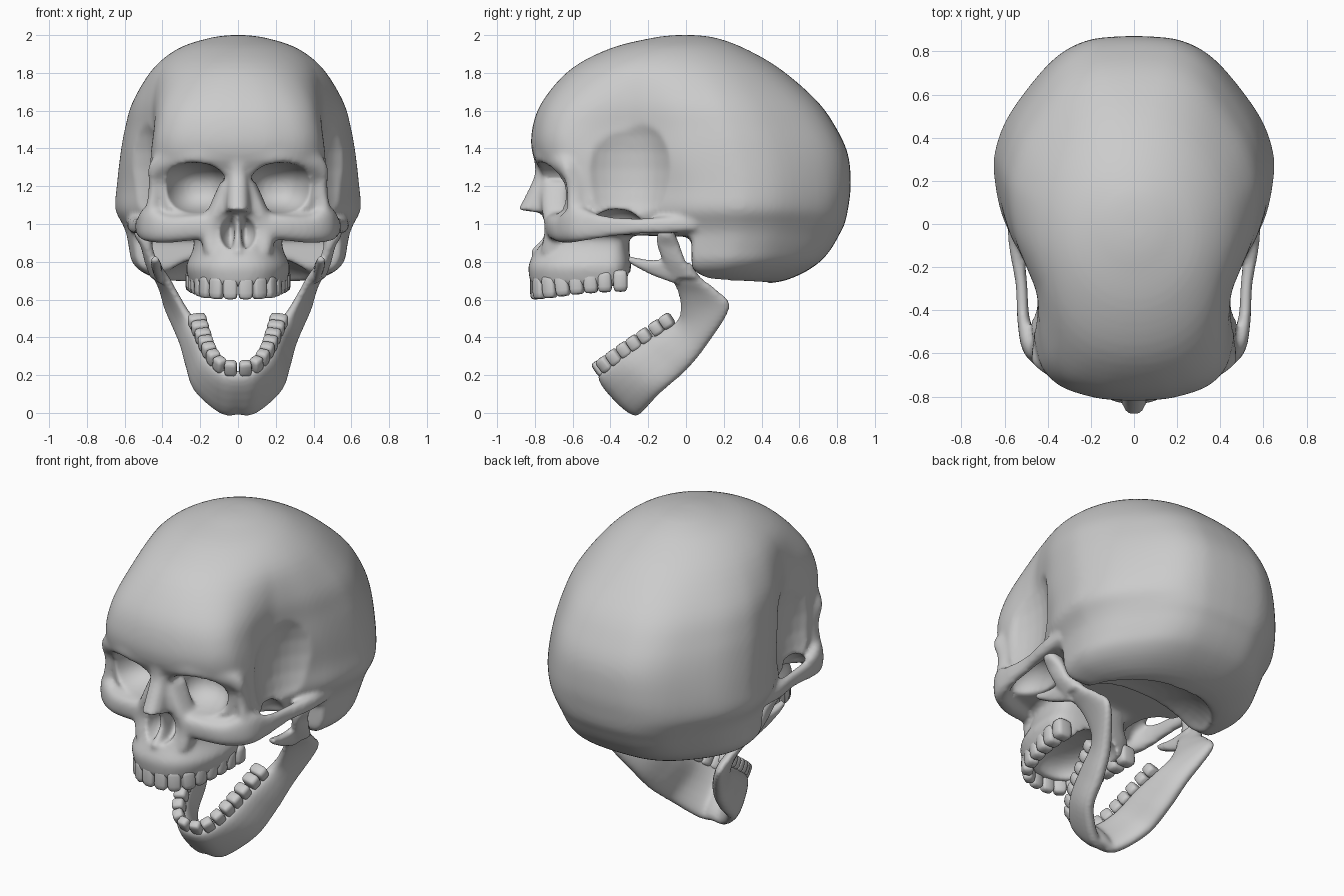
import bpy, bmesh, math
from mathutils import Vector, Matrix

if "Cube" in bpy.data.objects:
    bpy.data.objects.remove(bpy.data.objects["Cube"])

def spline(pts, n):
    """Catmull-Rom through tuples of numbers."""
    out = []
    P = [Vector(p) for p in pts]
    for i in range(len(P) - 1):
        a, b, c, d = P[max(i - 1, 0)], P[i], P[i + 1], P[min(i + 2, len(P) - 1)]
        for k in range(n):
            t = k / n
            out.append(b + (c - a) * (t / 2) + (a * 2 - b * 5 + c * 4 - d) * (t * t / 2)
                       + (b * 3 - a - c * 3 + d) * (t ** 3 / 2))
    return out + [P[-1]]

def loft(bm, rings):
    vs = [[bm.verts.new(p) for p in r] for r in rings]
    n = len(vs[0])
    for a, b in zip(vs, vs[1:]):
        for i in range(n):
            bm.faces.new((a[i], a[(i + 1) % n], b[(i + 1) % n], b[i]))
    bm.faces.new(vs[0][::-1])
    bm.faces.new(vs[-1])

def slab(bm, stations, n=6, sides=20):
    """Sweep an oval; each station is (top xyz, bottom xyz, half thickness)."""
    S = spline([(*a, *b, t) for a, b, t in stations], n)
    mid = [(Vector(s[:3]) + Vector(s[3:6])) / 2 for s in S]
    rings = []
    for i, s in enumerate(S):
        u = (Vector(s[:3]) - Vector(s[3:6])) / 2
        tan = mid[min(i + 1, len(S) - 1)] - mid[max(i - 1, 0)]
        v = u.cross(tan).normalized() * s[6]
        ring = []
        for k in range(sides):
            c, d = math.cos(k * math.tau / sides), math.sin(k * math.tau / sides)
            ring.append(mid[i] + u * math.copysign(abs(c) ** .8, c) + v * math.copysign(abs(d) ** .8, d))
        rings.append(ring)
    loft(bm, rings)

def flip(stations):
    return [((-a[0], a[1], a[2]), (-b[0], b[1], b[2]), t) for a, b, t in stations]

def both(bm, stations):
    slab(bm, stations)
    slab(bm, flip(stations))

def blob(bm, m, r, e=1.0, seg=32):
    """Ellipsoid, squarer when e is below 1."""
    new = bmesh.ops.create_uvsphere(bm, u_segments=seg, v_segments=seg // 2, radius=1)['verts']
    for v in new:
        v.co = m @ Vector([math.copysign(abs(c) ** e, c) * s for c, s in zip(v.co, r)])

def make(name, bm):
    bmesh.ops.recalc_face_normals(bm, faces=bm.faces[:])
    me = bpy.data.meshes.new(name)
    bm.to_mesh(me)
    bm.free()
    ob = bpy.data.objects.new(name, me)
    bpy.context.collection.objects.link(ob)
    return ob

def remesh(ob, size):
    m = ob.modifiers.new('remesh', 'REMESH')
    m.mode, m.voxel_size = 'VOXEL', size

def boolean(ob, other, op):
    m = ob.modifiers.new('cut', 'BOOLEAN')
    m.object, m.operation, m.solver = other, op, 'EXACT'

def bake(ob):
    dg = bpy.context.evaluated_depsgraph_get()
    me = bpy.data.meshes.new_from_object(ob.evaluated_get(dg))
    ob.modifiers.clear()
    ob.data = me

def finish(ob, size, it):
    remesh(ob, size)
    s = ob.modifiers.new('smooth', 'SMOOTH')
    s.factor, s.iterations = .5, it
    bake(ob)
    ob.data.polygons.foreach_set('use_smooth', [True] * len(ob.data.polygons))

# Braincase: egg outline (fraction of length, fraction of width) lofted through levels
egg = spline([(0, 0), (.003, .17), (.012, .33), (.04, .55), (.09, .69), (.16, .74), (.25, .745), (.31, .755),
              (.37, .82), (.48, .945), (.6, 1), (.68, .985), (.775, .89), (.893, .675), (.955, .51),
              (.987, .34), (.997, .18), (1, 0)], 4)
# z, front y, back y, half width, roundness
levels = [(2.0, -.06, .05, .04, 1), (1.985, -.18, .16, .15, 1), (1.93, -.4, .31, .315, 1),
          (1.82, -.61, .5, .455, .8), (1.65, -.76, .695, .56, .3), (1.5, -.815, .80, .598, 0),
          (1.36, -.81, .86, .622, 0), (1.2, -.73, .872, .64, 0), (1.08, -.71, .858, .648, 0),
          (1.0, -.70, .84, .61, 0), (.95, -.67, .815, .59, 0), (.87, -.66, .77, .575, 0),
          (.8, -.62, .71, .56, 0), (.74, -.5, .62, .50, .2), (.70, -.2, .52, .37, .6), (.685, .2, .43, .1, 1)]
bm = bmesh.new()
rings = []
for z, yf, yb, w, r in spline(levels, 4):
    side = []
    for s, e in egg:
        x = w * ((1 - r) * e + r * 2 * math.sqrt(max(s * (1 - s), 0)))
        y = yf + (yb - yf) * s
        if z < .945:                       # behind the jaw joint only
            y = max(y, .03 + max(0, .78 - z) ** 2 * 20)
        side.append((max(x, 0), y, z))
    rings.append(side + [(-x, y, q) for x, y, q in side[-2:0:-1]])
loft(bm, rings)

# Upper jaw bone
rings = []
for z, w, yf, yb in spline([(.67, .25, -.82, -.31), (.72, .265, -.83, -.30), (.78, .275, -.835, -.29),
                            (.86, .24, -.80, -.30), (.93, .235, -.775, -.30), (1.0, .27, -.755, -.30),
                            (1.1, .25, -.72, -.40)], 4):
    ring = []
    for k in range(40):
        c, s = math.cos(k * math.tau / 40), math.sin(k * math.tau / 40)
        yc = yf + .36
        ring.append((w * math.copysign(abs(c) ** .8, c), yc + (s * .36 if s < 0 else s ** .5 * (yb - yc)), z))
    rings.append(ring)
loft(bm, rings)
# Brow ridges and outer eye-socket posts
both(bm, [((.0, -.765, 1.42), (.0, -.75, 1.31), .05), ((.2, -.75, 1.42), (.2, -.745, 1.31), .05),
          ((.34, -.685, 1.40), (.34, -.68, 1.29), .05), ((.46, -.61, 1.33), (.42, -.61, 1.23), .05),
          ((.475, -.59, 1.16), (.42, -.585, 1.15), .045), ((.50, -.57, 1.04), (.42, -.59, .98), .055)])
skull = make('skull', bm)
remesh(skull, .018)

# Cutters: eye sockets, temple hollows, nose opening, palate, hollow of the skull base
cuts = []
def cutter(loc, r, e=1.0, rot=0):
    b = bmesh.new()
    blob(b, Matrix.Translation(loc) @ Matrix.Rotation(rot, 4, 'Z'), r, e)
    ob = make('cutter', b)
    ob.hide_render = True
    cuts.append(ob)
    boolean(skull, ob, 'DIFFERENCE')
for sx in (-1, 1):
    cutter((sx * .235, -.76, 1.19), (.17, .27, .135), .85, sx * .2)
    cutter((sx * .72, -.345, 1.29), (.3, .30, .44), .93)
    cutter((sx * .43, -.37, .94), (.12, .17, .14))
cutter((0, -.79, .955), (.098, .17, .10))
cutter((0, -.5, .655), (.19, .25, .13), .85)
cutter((0, .06, .66), (.42, .38, .19))
bake(skull)

# Nose bones, partition and spine; cheekbones with arches
bm = bmesh.new()
bm.from_mesh(skull.data)
slab(bm, [((0, -.81, 1.37), (0, -.6, 1.37), .09), ((0, -.80, 1.27), (0, -.6, 1.26), .062),
          ((0, -.84, 1.17), (0, -.6, 1.13), .065), ((0, -.89, 1.075), (0, -.64, 1.045), .065)])
both(bm, [((.05, -.76, 1.22), (.07, -.62, 1.22), .03), ((.085, -.765, 1.1), (.11, -.62, 1.1), .045),
          ((.14, -.75, .97), (.15, -.62, .97), .05), ((.13, -.77, .85), (.13, -.62, .85), .05)])
slab(bm, [((0, -.77, 1.06), (0, -.58, 1.06), .02), ((0, -.75, .95), (0, -.58, .95), .02),
          ((0, -.83, .855), (0, -.6, .84), .035)])
both(bm, [((.14, -.70, 1.06), (.17, -.70, .92), .05), ((.26, -.685, 1.05), (.27, -.67, .91), .055),
          ((.37, -.64, 1.05), (.37, -.64, .90), .055), ((.46, -.58, 1.10), (.47, -.575, .905), .05),
          ((.51, -.46, 1.05), (.51, -.45, .925), .03), ((.522, -.28, 1.03), (.522, -.28, .945), .027),
          ((.545, -.1, 1.04), (.545, -.1, .95), .035), ((.55, .05, 1.05), (.55, .05, .96), .04)])
skull.data.clear_geometry()
bm.to_mesh(skull.data)
bm.free()
finish(skull, .0135, 7)
for c in cuts:
    bpy.data.objects.remove(c)

# Lower jaw, swung open
half = [((.08, -.435, .225), (.08, -.235, .0), .045), ((.15, -.34, .295), (.21, -.13, .11), .046),
        ((.19, -.2, .395), (.25, .0, .225), .048), ((.23, -.06, .475), (.29, .11, .36), .043),
        ((.28, -.03, .54), (.375, .23, .555), .035), ((.33, -.04, .63), (.405, .165, .645), .028),
        ((.37, -.07, .70), (.43, .08, .71), .028), ((.42, -.12, .76), (.46, .03, .79), .028)]
bm = bmesh.new()
slab(bm, flip(half)[::-1] + [((0, -.455, .215), (0, -.245, .0), .05)] + half)
both(bm, [((.41, -.1, .72), (.45, .06, .72), .026), ((.455, -.13, .82), (.475, .0, .8), .028),
          ((.485, -.155, .9), (.485, -.03, .88), .032), ((.495, -.15, .95), (.495, -.06, .95), .055),
          ((.495, -.13, .99), (.495, -.085, .99), .045)])
both(bm, [((.41, -.05, .68), (.44, -.02, .83), .026), ((.42, -.17, .725), (.44, -.15, .81), .026),
          ((.43, -.25, .765), (.44, -.235, .815), .026), ((.44, -.31, .80), (.44, -.30, .83), .02)])
finish(make('lower_jaw', bm), .012, 4)

# Teeth, spaced evenly along each dental arch
def teeth(name, ctrl, up, count, h, gap):
    up = Vector(up).normalized()
    path = spline(ctrl, 12)
    run = [0]
    for a, b in zip(path, path[1:]):
        run.append(run[-1] + (b - a).length)
    step = run[-1] / count
    bm = bmesh.new()
    for i in range(count):
        j = next(k for k, r in enumerate(run) if r >= (i + .5) * step)
        tan = (path[min(j + 1, len(path) - 1)] - path[j - 1]).normalized()
        out = tan.cross(up).normalized()
        back = i / (count - 1)
        for sx in (1, -1):
            m = Matrix((tan, out, tan.cross(out))).transposed().to_4x4()
            m.translation = path[j]
            blob(bm, Matrix.Diagonal((sx, 1, 1, 1)) @ m,
                 (step * gap, .028 + .022 * back, h * (1 - .1 * back)), .5, 14)
    ob = make(name, bm)
    ob.data.polygons.foreach_set('use_smooth', [True] * len(ob.data.polygons))

teeth('upper_teeth', [(0, -.80, .665), (.09, -.785, .665), (.165, -.72, .67), (.205, -.6, .685),
                      (.225, -.47, .695), (.23, -.32, .70)], (0, 0, 1), 8, .065, .51)
teeth('lower_teeth', [(0, -.462, .235), (.07, -.45, .242), (.12, -.40, .28), (.16, -.31, .345),
                      (.19, -.20, .42), (.22, -.08, .50)], (0, -.56, .83), 8, .043, .48)
